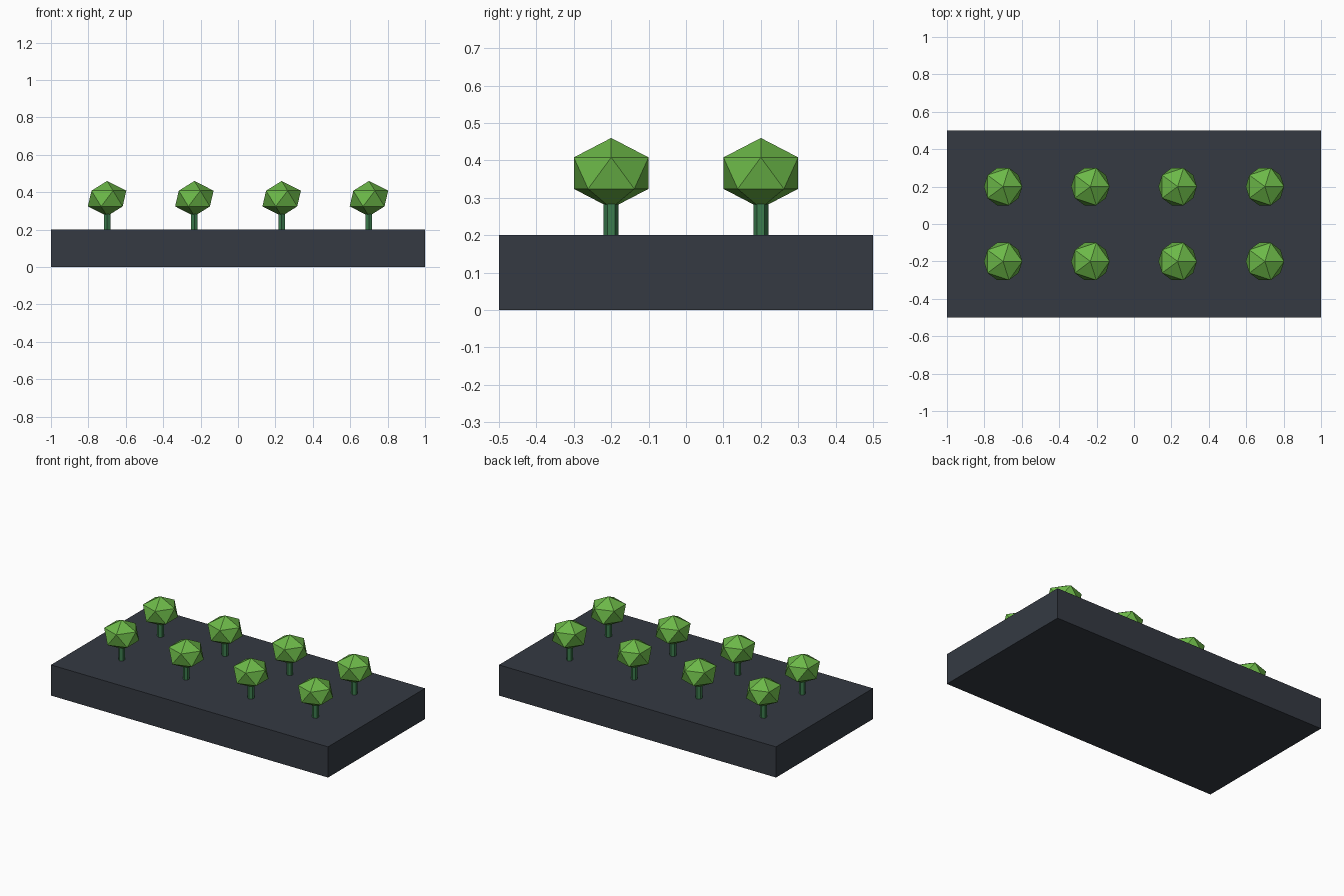
import bpy

if "Cube" in bpy.data.objects:
    bpy.data.objects.remove(bpy.data.objects["Cube"])


def material(name, color):
    m = bpy.data.materials.new(name)
    m.diffuse_color = (*color, 1)
    m.use_nodes = True
    m.node_tree.nodes["Principled BSDF"].inputs["Base Color"].default_value = m.diffuse_color
    return m


DARK = material("dark_slate", (0.035, 0.042, 0.055))
TRUNK = material("trunk_green", (0.045, 0.20, 0.075))
LEAF = material("leaf_green", (0.15, 0.48, 0.065))


def finish(name, mat, scale=(1, 1, 1)):
    ob = bpy.context.object
    ob.name = name
    ob.scale = scale
    ob.data.materials.append(mat)


# Ground slab
bpy.ops.mesh.primitive_cube_add(size=1, location=(0, 0, 0.1))
finish("base_slab", DARK, (2, 1, 0.2))


def tree(x, y, tag):
    # Six-sided trunk, running up into the crown
    bpy.ops.mesh.primitive_cylinder_add(vertices=6, radius=0.02, depth=0.13,
                                        location=(x, y, 0.255))
    finish("trunk_" + tag, TRUNK)
    # Slightly flattened icosahedron crown
    bpy.ops.mesh.primitive_ico_sphere_add(subdivisions=1, radius=1,
                                          location=(x, y, 0.366))
    finish("crown_" + tag, LEAF, (0.115, 0.1175, 0.094))


# Two rows of four trees
for row, y in enumerate((-0.2, 0.2)):
    for col in range(4):
        tree(-0.7 + col * 1.4 / 3, y, f"{row + 1}_{col + 1}")
